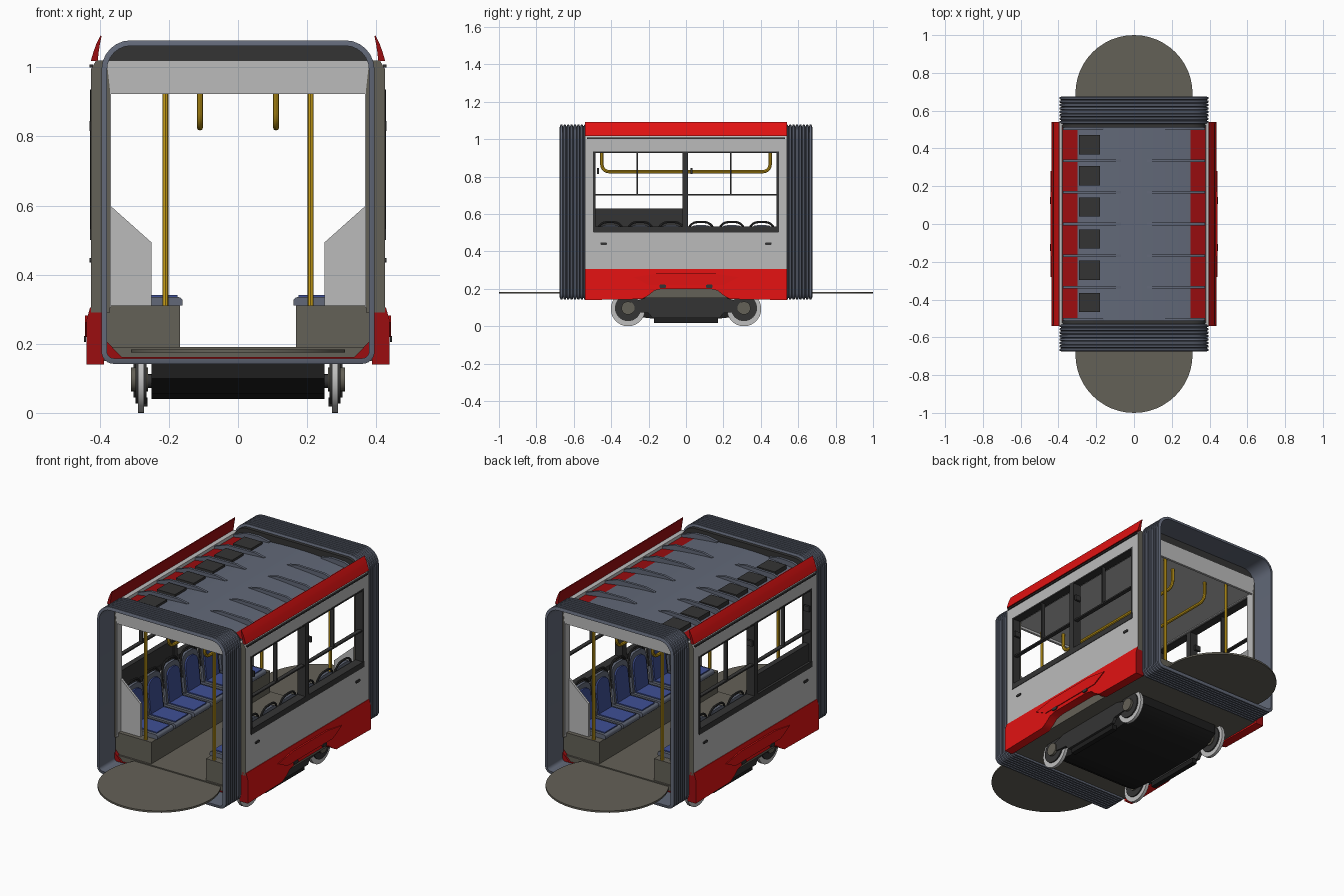
import bpy, bmesh, math
from mathutils import Vector

if "Cube" in bpy.data.objects:
    bpy.data.objects.remove(bpy.data.objects["Cube"])

def mat(name, r, g, b):
    m = bpy.data.materials.new(name)
    m.diffuse_color = (r, g, b, 1)
    m.use_nodes = True
    m.node_tree.nodes["Principled BSDF"].inputs["Base Color"].default_value = m.diffuse_color
    return m

RED = mat("red", .75, .006, .006)
DRED = mat("dark red", .33, .004, .005)
GREY = mat("light grey", .5, .5, .5)
BROWN = mat("brown grey", .127, .119, .095)
CHAR = mat("charcoal", .034, .034, .034)
BLACK = mat("black", .013, .013, .013)
SLATE = mat("slate", .122, .14, .188)
BLUE = mat("seat blue", .05, .08, .30)
YEL = mat("yellow", .6, .355, .01)
STEEL = mat("steel", .52, .52, .52)

def finish(name, bm, *mats):
    bmesh.ops.recalc_face_normals(bm, faces=bm.faces)
    me = bpy.data.meshes.new(name)
    bm.to_mesh(me)
    bm.free()
    for m in mats:
        me.materials.append(m)
    o = bpy.data.objects.new(name, me)
    bpy.context.collection.objects.link(o)
    return o

def prism(name, pts, axis, a, b, *mats):
    """Extrude a 2D outline along an axis between a and b."""
    put = {'x': lambda p, t: (t, p[0], p[1]), 'y': lambda p, t: (p[0], t, p[1]),
           'z': lambda p, t: (p[0], p[1], t)}[axis]
    bm = bmesh.new()
    A = [bm.verts.new(put(p, a)) for p in pts]
    B = [bm.verts.new(put(p, b)) for p in pts]
    bm.faces.new(A)
    bm.faces.new(B[::-1])
    n = len(pts)
    for i in range(n):
        bm.faces.new((A[i], B[i], B[(i + 1) % n], A[(i + 1) % n]))
    return finish(name, bm, *mats)

def box(name, x0, x1, y0, y1, z0, z1, *mats):
    return prism(name, [(x0, y0), (x1, y0), (x1, y1), (x0, y1)], 'z', z0, z1, *mats)

def paint(o, rule):
    for f in o.data.polygons:
        f.material_index = rule(f)

def circle(cx, cy, r, n=32):
    return [(cx + r * math.cos(2 * math.pi * i / n), cy + r * math.sin(2 * math.pi * i / n)) for i in range(n)]

def rounded(x0, x1, z0, z1, rt, rb, n=6):
    """Rounded rectangle with separate top and bottom corner radii."""
    out = []
    for cx, cz, r, a0 in ((x1 - rt, z1 - rt, rt, 0), (x0 + rt, z1 - rt, rt, 90),
                          (x0 + rb, z0 + rb, rb, 180), (x1 - rb, z0 + rb, rb, 270)):
        for i in range(n + 1):
            a = math.radians(a0 + 90 * i / n)
            out.append((cx + r * math.cos(a), cz + r * math.sin(a)))
    return out

def tube(name, pts, r, m):
    c = bpy.data.curves.new(name, 'CURVE')
    c.dimensions = '3D'
    c.bevel_depth = r
    c.bevel_resolution = 2
    c.use_fill_caps = True
    s = c.splines.new('POLY')
    s.points.add(len(pts) - 1)
    for p, q in zip(s.points, pts):
        p.co = (*q, 1)
    c.materials.append(m)
    o = bpy.data.objects.new(name, c)
    bpy.context.collection.objects.link(o)
    bpy.ops.object.select_all(action='DESELECT')
    o.select_set(True)
    bpy.context.view_layer.objects.active = o
    bpy.ops.object.convert(target='MESH')

def end_rule(f):
    return 1 if abs(f.normal.y) > .9 else 0

# Floor and roof
box("floor", -.39, .39, -.53, .53, .15, .19, BROWN)
xs = [-.4 + .05 * i for i in range(17)]
roof = prism("roof", [(x, 1.035 - .035 * (x / .4) ** 2) for x in xs] + [(.4, .935), (-.4, .935)],
             'y', -.525, .525, SLATE, DRED, GREY)
paint(roof, lambda f: 2 if f.normal.z < -.5 else (1 if abs(f.center.x) > .3 else 0))
for y in (.505, .335, .168, 0, -.168, -.335, -.505):
    for s in (-1, 1):
        x0 = .16 if abs(y) > .4 else .07
        prism("roof_rib", [(s * x0, 1.02), (s * x0, 1.036), (s * (x0 + .06), 1.048), (s * .30, 1.045),
                           (s * .375, 1.018), (s * .375, .99)], 'y', y - .007, y + .007, SLATE)
for y in (.42, .255, .09, -.08, -.245, -.415):
    box("roof_box", -.29, -.18, y - .051, y + .051, 1.0, 1.04, CHAR)

# Side walls, skirts and windows
for s in (-1, 1):
    X = lambda a, b: (min(s * a, s * b), max(s * a, s * b))
    for nm, y0, y1, z0, z1 in (("lower_wall", -.54, .54, .29, .505), ("rear_post", .49, .54, .505, .93),
                               ("front_post", -.54, -.49, .505, .93)):
        paint(box(nm, *X(.37, .425), y0, y1, z0, z1, GREY, BROWN), end_rule)
    paint(prism("upper_wall", [(s * .37, .93), (s * .425, .93), (s * .425, .995), (s * .41, 1.02), (s * .38, 1.02)],
                'y', -.54, .54, GREY, BROWN), end_rule)
    box("gutter", *X(.42, .43), -.53, .53, 1.0, 1.008, CHAR)
    flare = prism("roof_side_panel", [(s * x, z) for x, z in ((.426, 1.018), (.418, 1.045), (.409, 1.07), (.398, 1.092),
                  (.395, 1.09), (.399, 1.07), (.403, 1.045), (.406, 1.018))], 'y', -.54, .54, RED, DRED)
    paint(flare, lambda f: 1 if f.normal.x * s < .2 else 0)
    # Red skirt with raised bogie cutout
    half = [(0, .2), (.13, .2), (.17, .19), (.2, .165), (.235, .145), (.54, .14), (.54, .27), (.54, .305)]
    out = half + [(-y, z) for y, z in half[::-1][:-1]]
    skirt = prism("skirt", out, 'x', *X(.388, .438), RED, DRED)
    for v in skirt.data.vertices:
        if v.co.z > .29 and abs(v.co.x) > .4:
            v.co.x = s * .428
    paint(skirt, end_rule)
    prism("skirt_lip", [(-.28, .262), (-.15, .282), (.15, .282), (.28, .262), (.2, .22), (-.2, .22)],
          'x', *X(.43, .443), RED)
    for y in (-.125, .125):
        prism("skirt_marker", rounded(y - .018, y + .018, .205, .222, .006, .006, 3), 'x', *X(.44, .446), CHAR)
    for y in (-.44, .44):
        prism("side_lamp", rounded(y - .018, y + .018, .435, .448, .006, .006, 3), 'x', *X(.42, .43), CHAR)
    box("window_sill", *X(.38, .428), -.495, .495, .5, .532, CHAR)
    box("window_pillar", *X(.38, .428), -.02, .012, .53, .935, CHAR)
    box("window_bar", *X(.40, .422), -.49, .49, .698, .706, CHAR)
    for y in (-.26, .24):
        box("window_divider", *X(.40, .422), y - .004, y + .004, .70, .93, CHAR)
    for y in (-.49, .49):
        box("window_edge", *X(.38, .427), y - .006, y + .006, .505, .935, CHAR)
    box("window_top", *X(.38, .427), -.495, .495, .926, .934, CHAR)
    for y in (.03, -.47):
        box("window_latch", *X(.395, .43), y - .006, y + .006, .815, .845, CHAR)
box("equipment_panel", -.415, -.385, -.49, -.01, .52, .63, CHAR)

# Seats on plinths along both walls
for s in (-1, 1):
    X = lambda a, b: (min(s * a, s * b), max(s * a, s * b))
    box("seat_plinth", *X(.168, .388), -.52, .52, .185, .31, BROWN)
    for y in (-.405, -.245, -.08, .08, .245, .405):
        prism("seat_base", rounded(*X(.16, .355), .31, .335, .012, .004, 3), 'y', y - .072, y + .072, SLATE)
        box("seat_cushion", *X(.175, .325), y - .056, y + .056, .33, .341, BLUE)
        for nm, w, z1, a, b, m in (("seat_back", .07, .54, .33, .345, SLATE), ("back_cushion", .055, .515, .322, .332, BLUE)):
            o = prism(nm, rounded(y - w, y + w, .33, z1, .045, .01, 5), 'x', *X(a, b), m)
            for v in o.data.vertices:
                v.co.x += s * (v.co.z - .33) * .11
        arc = rounded(y - .068, y + .068, .4, .557, .05, .01, 5)[:12]
        tube("seat_handle", [(s * (.34 + (z - .33) * .11), yy, z) for yy, z in [(arc[0][0], .42)] + arc + [(arc[-1][0], .42)]],
             .006, CHAR)
    # Grab poles and hanging rail
    for e in (-1, 1):
        tube("grab_pole", [(s * .21, e * .507, .31), (s * .21, e * .507, .935)], .009, YEL)
        prism("seat_partition", [(s * .25, .31), (s * .37, .31), (s * .37, .6), (s * .25, .493)],
              'y', e * .485, e * .498, GREY)
    rail = [(s * .11, -.45, .935)]
    for k in range(6):
        a = math.radians(180 + 18 * k)
        rail.append((s * .11, -.41 + .04 * math.cos(a), .866 + .04 * math.sin(a)))
    tube("hanging_rail", rail + [(x, -y, z) for x, y, z in rail[::-1]], .009, YEL)

# Body ends, bellows and turntable discs
def bellows(e):
    bm = bmesh.new()
    loops = []
    N = 8
    for i in range(N):
        for f, ins in ((0, .012), (.25, 0), (.75, 0)):
            loops.append((.53 + .145 * (i + f) / N, ins))
    loops += [(.675, .012), (.675, .016), (.53, .016)]
    rings = []
    for y, d in loops:
        rings.append([bm.verts.new((x, e * y, z)) for x, z in
                      rounded(-.395 + d, .395 - d, .142 + d, 1.078 - d, .085 - d, .035 - d)])
    for a, b in zip(rings, rings[1:] + rings[:1]):
        for i in range(len(a)):
            j = (i + 1) % len(a)
            bm.faces.new((a[i], a[j], b[j], b[i]))
    finish("bellows", bm, SLATE)

for e in (-1, 1):
    bellows(e)
    prism("end_header_dark", rounded(-.382, .382, .95, 1.066, .075, .005), 'y', e * .512, e * .532, CHAR)
    box("end_header", -.384, .384, *sorted((e * .525, e * .538)), .922, 1.02, GREY)
    box("end_threshold", -.38, .38, *sorted((e * .52, e * .537)), .152, .162, DRED)
    for s in (-1, 1):
        prism("end_corner", [(s * .335, .16), (s * .388, .16), (s * .388, .215)], 'y', e * .52, e * .54, DRED)
        box("end_jamb", *sorted((s * .368, s * .386)), *sorted((e * .52, e * .536)), .305, .93, GREY)
    prism("turntable_disc", circle(0, e * .69, .31, 48), 'z', .174, .184, BROWN)

# Bogie: pan, side frames, wheels and axles
prism("bogie_pan", [(-.37, .15), (-.37, .1), (-.3, .055), (-.17, .04), (.17, .04), (.3, .055), (.37, .1), (.37, .15)],
      'x', -.25, .25, BLACK)
for s in (-1, 1):
    prism("side_frame", [(-.32, .08), (-.2, .07), (-.18, .045), (.18, .045), (.2, .07), (.32, .08), (.32, .12),
                         (.22, .15), (.2, .205), (-.2, .205), (-.22, .15), (-.32, .12)],
          'x', s * .285, s * .303, CHAR)
    box("track_brake", *sorted((s * .262, s * .29)), -.17, .17, .018, .045, BLACK)
    for y in (-.31, .31):
        prism("wheel_rim", circle(y, .092, .092), 'x', s * .272, s * .29, STEEL)
        prism("wheel_disc", circle(y, .097, .07), 'x', s * .265, s * .297, CHAR)
        prism("wheel_hub", circle(y, .097, .035, 20), 'x', s * .26, s * .31, BROWN)
for y in (-.31, .31):
    prism("axle", circle(y, .092, .02, 16), 'x', -.27, .27, CHAR)

# Smooth rounded parts, keep edges sharp
bpy.ops.object.select_all(action='SELECT')
bpy.context.view_layer.objects.active = bpy.data.objects["floor"]
bpy.ops.object.shade_smooth_by_angle(angle=math.radians(30))
